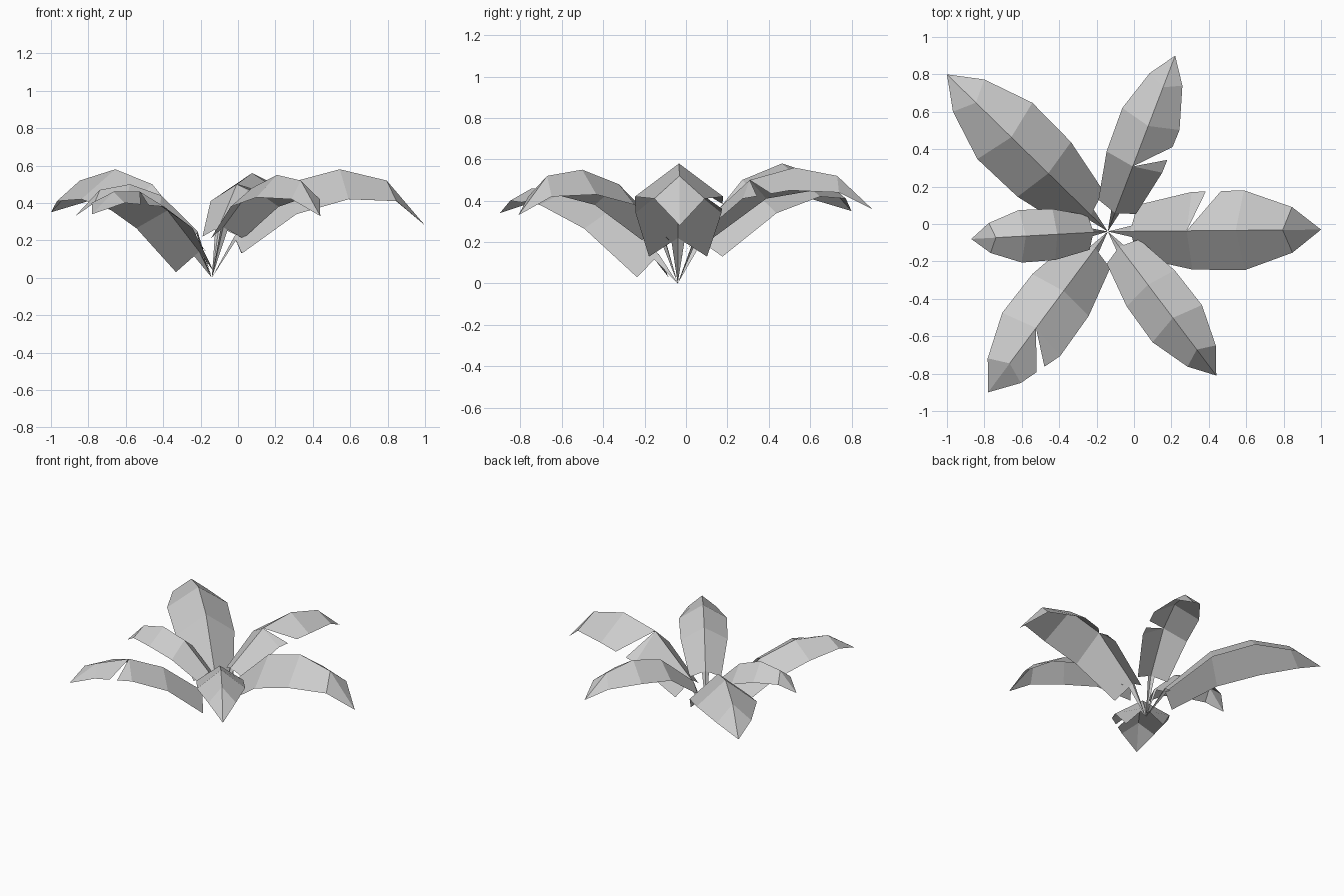
import bpy, bmesh
from mathutils import Vector

cube = bpy.data.objects.get("Cube")
if cube:
    bpy.data.objects.remove(cube, do_unlink=True)

# One plain grey for the whole plant
grey = bpy.data.materials.new("leaf_grey")
grey.use_nodes = True
colour = (0.6, 0.6, 0.6, 1)
grey.diffuse_color = colour
grey.node_tree.nodes["Principled BSDF"].inputs["Base Color"].default_value = colour

ROOT = Vector((-0.14, -0.04, 0))

# Shared outline, as fractions of leaf length
RIB_U = (0.105, 0.37, 0.60, 0.82, 1.0)
EDGE_U = (0.14, 0.395, 0.64, 0.865)
EDGE_W = (0.115, 0.17, 0.175, 0.10)


def make_leaf(name, tip, width, rib_z, edge_z, notch=None):
    """Folded leaf on a thin stem; notch = (side, panel, start, end)."""
    bm = bmesh.new()
    axis = Vector((*tip, 0)) - ROOT
    across = Vector((-axis.y, axis.x, 0)) * width

    def place(u, w, z):
        return ROOT + axis * u + across * w + Vector((0, 0, z))

    def add_face(verts, side):
        bm.faces.new(verts if side < 0 else verts[::-1])

    root = bm.verts.new(ROOT)
    rib = [bm.verts.new(place(u, 0, z)) for u, z in zip(RIB_U, rib_z)]
    for side in (-1, 1):
        edge = [bm.verts.new(place(u, side * w, z))
                for u, w, z in zip(EDGE_U, EDGE_W, edge_z)]
        # Stem half, then the blade panels
        collar = bm.verts.new(rib[0].co.lerp(edge[0].co, 0.22))
        add_face([root, collar, rib[0]], side)
        add_face([rib[0], collar, edge[0], edge[1], rib[1]], side)
        for i in (1, 2):
            if notch and notch[:2] == (side, i):
                cut = [bm.verts.new(edge[i].co.lerp(edge[i + 1].co, t))
                       for t in notch[2:]]
                add_face([rib[i], edge[i], cut[0]], side)
                add_face([rib[i], cut[1], edge[i + 1], rib[i + 1]], side)
            else:
                add_face([rib[i], edge[i], edge[i + 1], rib[i + 1]], side)
        add_face([rib[3], edge[3], rib[4]], side)

    mesh = bpy.data.meshes.new(name)
    bm.to_mesh(mesh)
    bm.free()
    mesh.materials.append(grey)
    leaf = bpy.data.objects.new(name, mesh)
    bpy.context.collection.objects.link(leaf)


# Rib and edge heights run from stem to tip
make_leaf("left_leaf", (1.0, -0.03), 1.07,
          (0.22, 0.51, 0.58, 0.52, 0.28), (0.13, 0.34, 0.42, 0.41), (1, 1, 0.27, 0.56))
make_leaf("back_right_leaf", (-1.0, 0.80), 1.0,
          (0.22, 0.50, 0.58, 0.52, 0.35), (0.13, 0.34, 0.42, 0.41))
make_leaf("back_left_leaf", (0.22, 0.90), 0.93,
          (0.27, 0.50, 0.56, 0.52, 0.36), (0.22, 0.41, 0.45, 0.44), (-1, 1, 0.3, 0.6))
make_leaf("front_left_leaf", (0.44, -0.81), 0.98,
          (0.27, 0.48, 0.55, 0.52, 0.33), (0.21, 0.38, 0.43, 0.42))
make_leaf("front_right_leaf", (-0.78, -0.90), 1.03,
          (0.14, 0.36, 0.46, 0.46, 0.34), (0.03, 0.265, 0.38, 0.40), (1, 2, 0.4, 0.6))
make_leaf("right_leaf", (-0.87, -0.08), 1.1,
          (0.25, 0.44, 0.50, 0.47, 0.33), (0.20, 0.34, 0.40, 0.40))
